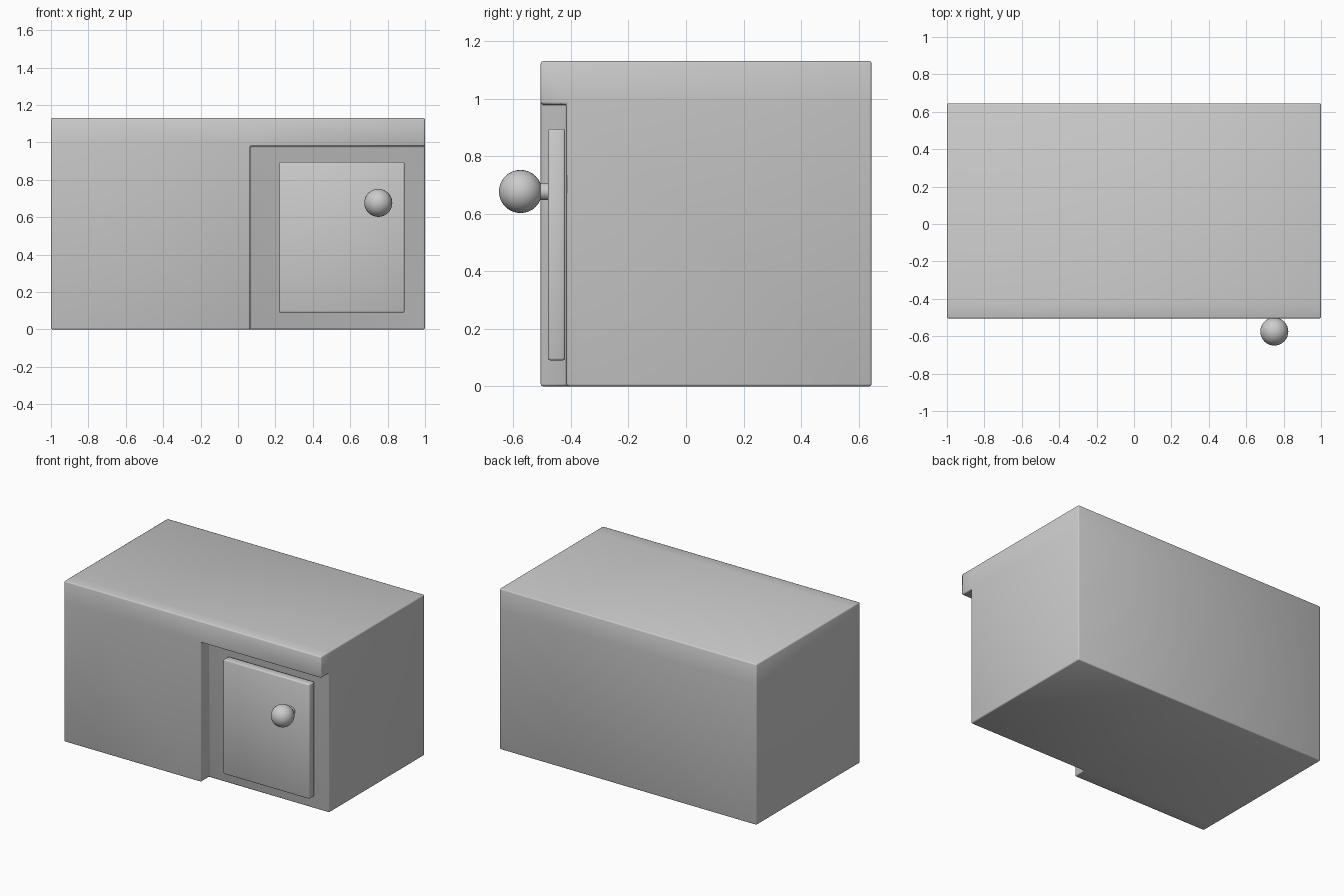
import bpy
import bmesh
from math import radians
from mathutils import Matrix, Vector

default = bpy.data.objects.get("Cube")
if default:
    bpy.data.objects.remove(default, do_unlink=True)

grey = bpy.data.materials.new("plain grey")
grey.use_nodes = True
colour = (0.6, 0.6, 0.6, 1)
grey.diffuse_color = colour
grey.node_tree.nodes["Principled BSDF"].inputs["Base Color"].default_value = colour


def add_box(bm, low, high):
    low, high = Vector(low), Vector(high)
    matrix = Matrix.Translation((low + high) / 2) @ Matrix.Diagonal((*(high - low), 1))
    bmesh.ops.create_cube(bm, size=1, matrix=matrix)


def finish(bm, name, bevel=0):
    bmesh.ops.recalc_face_normals(bm, faces=bm.faces)
    mesh = bpy.data.meshes.new(name)
    bm.to_mesh(mesh)
    bm.free()
    mesh.materials.append(grey)
    mesh.shade_smooth()
    obj = bpy.data.objects.new(name, mesh)
    bpy.context.collection.objects.link(obj)
    if bevel:
        mod = obj.modifiers.new("soft edges", 'BEVEL')
        mod.width = bevel
        mod.segments = 2
        mod.limit_method = 'ANGLE'
        mod.angle_limit = radians(30)
    return obj


# Cabinet body: split a block, then pull the front forward around the door bay
BAY_X, BAY_Z, BAY_Y, FRONT_Y = 0.065, 0.98, -0.415, -0.505
bm = bmesh.new()
add_box(bm, (-1, BAY_Y, 0), (1, 0.645, 1.13))
for point, normal in (((BAY_X, 0, 0), (1, 0, 0)), ((0, 0, BAY_Z), (0, 0, 1))):
    bmesh.ops.bisect_plane(bm, geom=bm.verts[:] + bm.edges[:] + bm.faces[:],
                           plane_co=point, plane_no=normal)
bm.normal_update()
raised = []
for face in bm.faces:
    c = face.calc_center_median()
    if face.normal.y < -0.9 and (c.x < BAY_X or c.z > BAY_Z):
        raised.append(face)
result = bmesh.ops.extrude_face_region(bm, geom=raised)
moved = [v for v in result["geom"] if isinstance(v, bmesh.types.BMVert)]
bmesh.ops.translate(bm, verts=moved, vec=(0, FRONT_Y - BAY_Y, 0))
bmesh.ops.delete(bm, geom=[f for f in raised if f.is_valid], context='FACES')
finish(bm, "cabinet_body", 0.008)

# Door panel standing proud of the bay
bm = bmesh.new()
add_box(bm, (0.22, -0.48, 0.09), (0.89, BAY_Y - 0.005, 0.895))
finish(bm, "door", 0.008)

# Round knob on a short stem
bm = bmesh.new()
turn = Matrix.Rotation(radians(90), 4, 'X')
bmesh.ops.create_uvsphere(bm, u_segments=32, v_segments=16, radius=0.075,
                          matrix=Matrix.Translation((0.75, -0.575, 0.677)) @ turn)
finish(bm, "door_knob")

bm = bmesh.new()
bmesh.ops.create_cone(bm, cap_ends=False, segments=32, radius1=0.03, radius2=0.03,
                      depth=0.06, matrix=Matrix.Translation((0.75, -0.5, 0.677)) @ turn)
finish(bm, "knob_stem")
